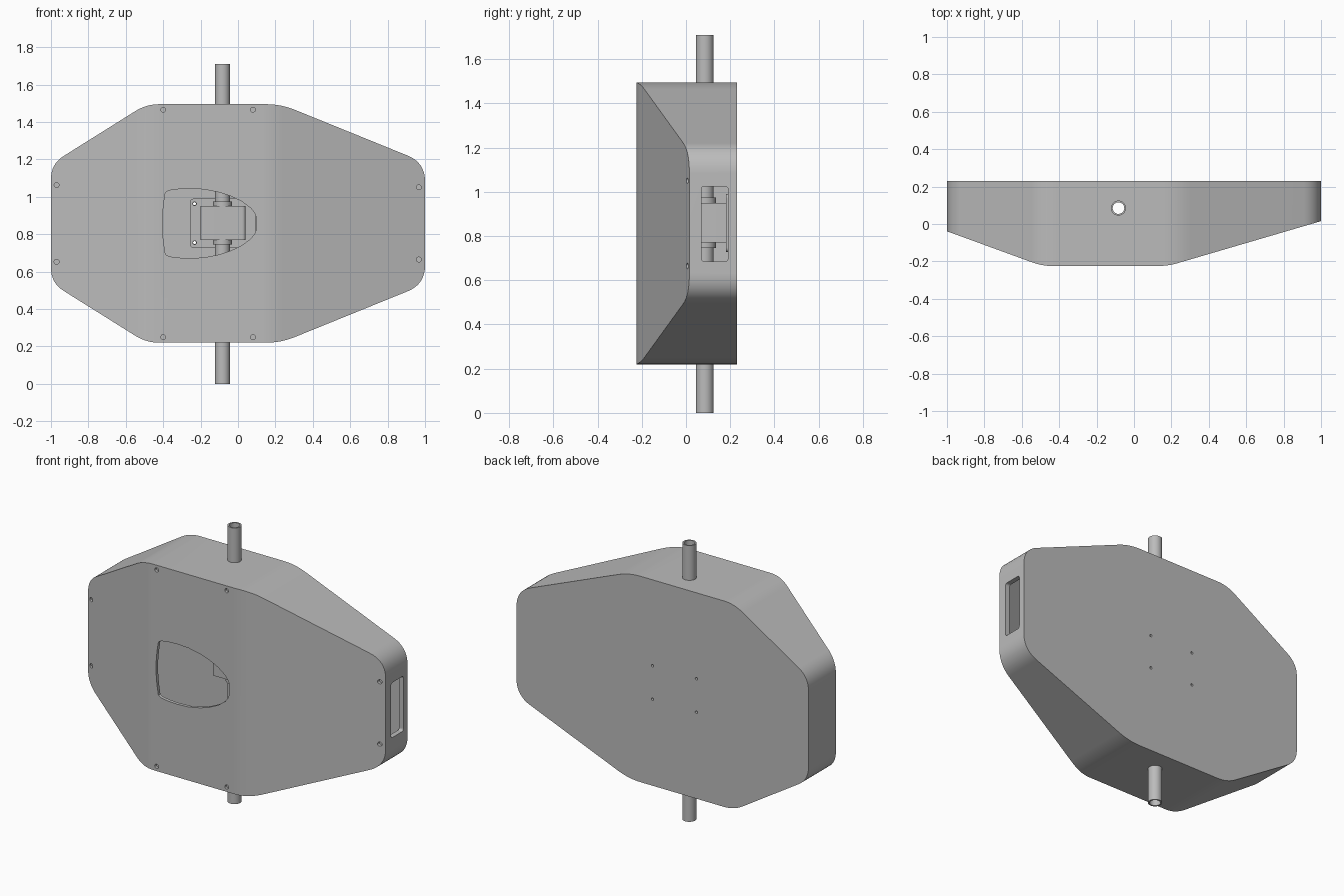
import bpy, bmesh, math
from mathutils import Vector
from mathutils.geometry import intersect_line_line_2d, intersect_line_line

cube = bpy.data.objects.get("Cube")
if cube:
    bpy.data.objects.remove(cube, do_unlink=True)

MID = 0.8575          # height of the horizontal mirror plane
TUBE = (-0.083, 0.085)  # tube axis in x, y

grey = bpy.data.materials.new("light grey")
grey.use_nodes = True
grey.diffuse_color = (0.5, 0.5, 0.5, 1)
grey.node_tree.nodes["Principled BSDF"].inputs["Base Color"].default_value = grey.diffuse_color


def prism(name, pts, axis, lo, hi):
    """Extrude a 2D outline along an axis from lo to hi."""
    place = {"x": lambda p, d: (d, p[0], p[1]),
             "y": lambda p, d: (p[0], d, p[1]),
             "z": lambda p, d: (p[0], p[1], d)}[axis]
    bm = bmesh.new()
    ends = [[bm.verts.new(place(p, d)) for p in pts] for d in (lo, hi)]
    for ring in ends:
        bm.faces.new(ring)
    n = len(pts)
    for i in range(n):
        j = (i + 1) % n
        bm.faces.new((ends[0][i], ends[0][j], ends[1][j], ends[1][i]))
    bmesh.ops.recalc_face_normals(bm, faces=bm.faces)
    mesh = bpy.data.meshes.new(name)
    bm.to_mesh(mesh)
    bm.free()
    mesh.materials.append(grey)
    obj = bpy.data.objects.new(name, mesh)
    bpy.context.collection.objects.link(obj)
    return obj


def combine(obj, tool, operation="DIFFERENCE"):
    """Apply a boolean and discard the tool."""
    bpy.context.view_layer.objects.active = obj
    mod = obj.modifiers.new("cut", "BOOLEAN")
    mod.operation, mod.object, mod.solver = operation, tool, "EXACT"
    bpy.ops.object.modifier_apply(modifier=mod.name)
    bpy.data.objects.remove(tool, do_unlink=True)


def circle(x, y, r, n=32):
    return [(x + r * math.cos(math.tau * i / n), y + r * math.sin(math.tau * i / n)) for i in range(n)]


def rounded(pts, size, steps=8):
    """Round each corner; size is the tangent length per corner."""
    out = []
    for i, p in enumerate(pts):
        p, a, b = Vector(p), Vector(pts[i - 1]), Vector(pts[(i + 1) % len(pts)])
        s = size[i] if isinstance(size, list) else size
        if s == 0:
            out.append(tuple(p))
            continue
        start, end = p + (a - p).normalized() * s, p + (b - p).normalized() * s
        for k in range(steps + 1):
            t = k / steps
            out.append(tuple(start * (1 - t) ** 2 + p * 2 * t * (1 - t) + end * t * t))
    return out


def rect(a, b, c, d):
    return [(a, c), (b, c), (b, d), (a, d)]


def inset(pts, d):
    """Offset a counter-clockwise convex outline inwards."""
    out = []
    for i, p in enumerate(pts):
        p, a, b = Vector(p), Vector(pts[i - 1]), Vector(pts[(i + 1) % len(pts)])
        u, v = (p - a).normalized(), (b - p).normalized()
        nu, nv = Vector((-u.y, u.x)), Vector((-v.y, v.x))
        out.append(tuple(p + (nu + nv) * d / (1 + nu.dot(nv))))
    return out


def finish(obj):
    bpy.ops.object.select_all(action="DESELECT")
    obj.select_set(True)
    bpy.context.view_layer.objects.active = obj
    bpy.ops.object.shade_smooth_by_angle(angle=math.radians(30))
    obj.modifiers.new("even shading", "WEIGHTED_NORMAL").keep_sharp = True


def solid(name, wall, skin, back):
    """Octagonal block with a faceted front."""
    upper = [(1, 0.325), (0.23, 0.6375), (-0.49, 0.6375), (-1, 0.318)]
    face = upper + [(x, -z) for x, z in reversed(upper)]
    radii = [0.1, 0.08, 0.07, 0.08]
    face = [(x, MID + z) for x, z in inset(face, wall)]
    obj = prism(name, rounded(face, radii + radii[::-1]), "y", -0.5, back)
    plan = [(-1.2, 0.034), (-0.49, -0.225), (0.18, -0.225), (1.2, 0.074), (1.2, 0.4), (-1.2, 0.4)]
    plan = rounded(inset(plan, skin), [0, 0.06, 0.06, 0, 0, 0])
    combine(obj, prism("front_shape", plan, "z", 0, 2), "INTERSECT")
    return obj


# Hollow housing
housing = solid("housing", 0, 0, 0.23)
combine(housing, solid("cavity", 0.03, 0.02, 0.2))

# Teardrop opening in the front
half = [(0.1, 0.02), (0.092, 0.05), (0.07, 0.08), (0.02, 0.118), (-0.04, 0.146), (-0.1, 0.166),
        (-0.18, 0.182), (-0.26, 0.186), (-0.32, 0.183), (-0.37, 0.176), (-0.388, 0.165), (-0.398, 0.1), (-0.404, 0.03)]
opening = [(x, MID + z) for x, z in half] + [(x, MID - z) for x, z in reversed(half)]
combine(housing, prism("opening", opening, "y", -0.5, 0))

# Side window, tube passages
window = rounded(rect(0.07, 0.19, 0.685, 1.025), 0.015, 4)
combine(housing, prism("window", window, "x", 0.9, 1.2))
combine(housing, prism("passage", circle(*TUBE, 0.04), "z", 0, 2))

# Recessed screw holes around the front
for x, front, dz in ((-0.4, -0.225, 0.608), (0.08, -0.225, 0.608), (-0.97, -0.05, 0.205), (0.967, 0.006, 0.193)):
    for side in (-1, 1):
        hole = circle(x, MID + side * dz, 0.013, 16)
        combine(housing, prism("screw_hole", hole, "y", -0.5, front + 0.017))

# Mounting plate on the inside of the back wall
plate = prism("mounting_plate", rounded(rect(-0.257, 0.094, 0.728, 0.99), 0.02, 4), "y", 0.18, 0.2)
for x in (-0.232, 0.069):
    for z in (0.755, 0.963):
        for part, r in ((housing, 0.008), (plate, 0.01)):
            combine(part, prism("bolt_hole", circle(x, z, r, 16), "y", 0.1, 0.3))

# Clamp block and collars around the tube
block = prism("clamp_block", rounded(rect(-0.2, 0.04, 0.03, 0.18), [0.02, 0.02, 0, 0], 5), "z", 0.77, 0.95)
combine(block, prism("block_bore", circle(*TUBE, 0.04), "z", 0, 2))
collars = []
for name, z in (("lower_collar", 0.745), ("upper_collar", 0.95)):
    collar = prism(name, circle(*TUBE, 0.05), "z", z, z + 0.025)
    combine(collar, prism("collar_bore", circle(*TUBE, 0.04), "z", 0, 2))
    collars.append(collar)

# Vertical tube
tube = prism("tube", circle(*TUBE, 0.04), "z", 0, 1.71)
combine(tube, prism("tube_bore", circle(*TUBE, 0.031), "z", -1, 3))

for part in [housing, plate, block, tube] + collars:
    finish(part)
